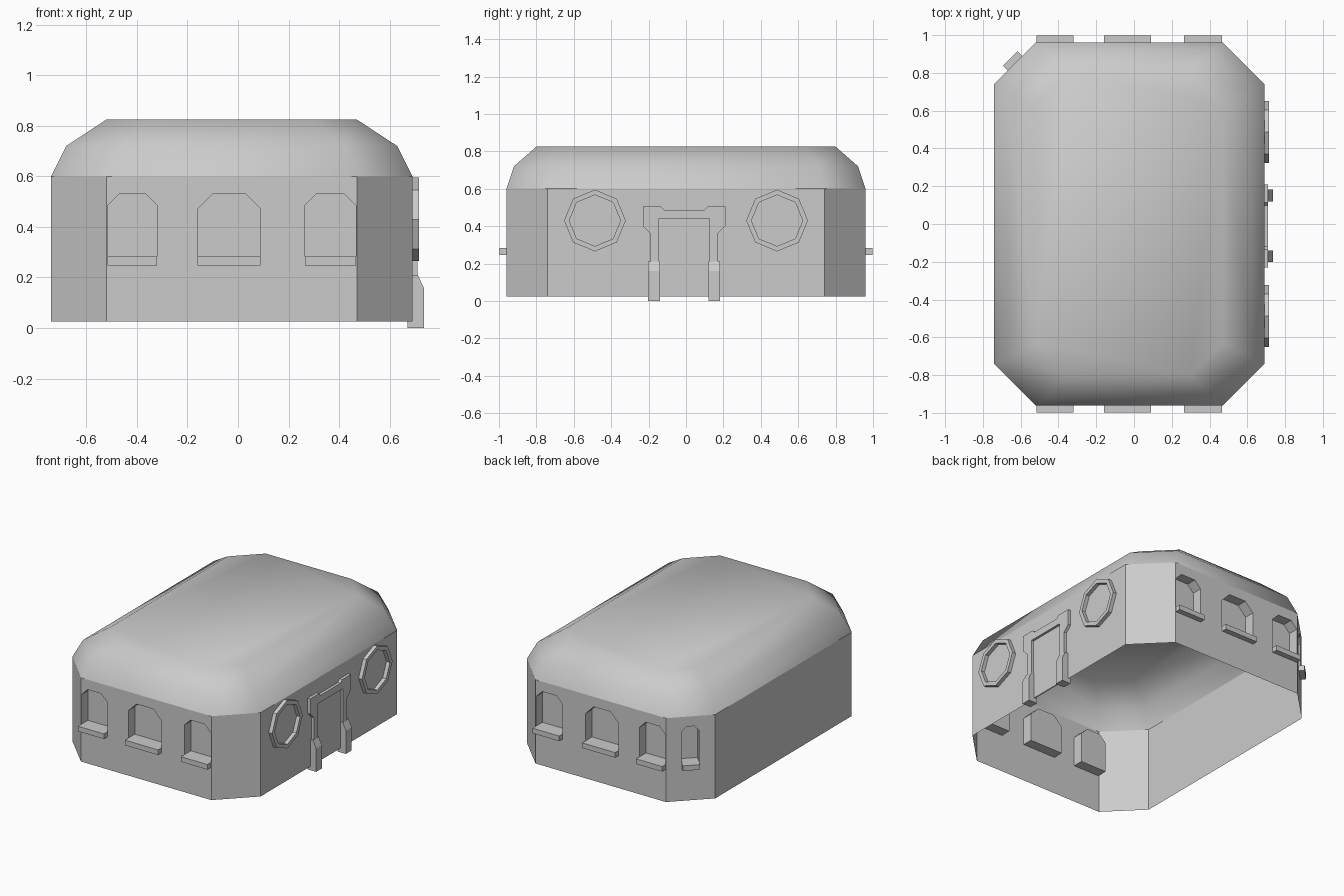
import bpy, bmesh, math
from mathutils import Vector

if "Cube" in bpy.data.objects:
    bpy.data.objects.remove(bpy.data.objects["Cube"])

grey = bpy.data.materials.new("plain_grey")
grey.use_nodes = True
colour = (0.6, 0.6, 0.6, 1)
grey.diffuse_color = colour
grey.node_tree.nodes["Principled BSDF"].inputs["Base Color"].default_value = colour

CX, HX, HY, CUT = -0.025, 0.715, 0.96, 0.22   # plan centre, half sizes, corner cut
FLOOR, EAVES, TOP = 0.025, 0.6, 0.825
DEPTH, SILL = 0.07, 0.037
SILL_LOW, SILL_TOP, HEAD = 0.247, 0.282, 0.532
UP = Vector((0, 0, 1))


def finish(name, bm, smooth=False):
    mesh = bpy.data.meshes.new(name)
    bm.to_mesh(mesh)
    bm.free()
    mesh.materials.append(grey)
    for p in mesh.polygons:
        p.use_smooth = smooth
    obj = bpy.data.objects.new(name, mesh)
    bpy.context.collection.objects.link(obj)
    return obj


def prism(name, pts, origin, u, v, push):
    """Closed solid: a 2D outline in the u, v plane pushed along a vector."""
    bm = bmesh.new()
    face = bm.faces.new([bm.verts.new(origin + u * a + v * b) for a, b in pts])
    new = bmesh.ops.extrude_face_region(bm, geom=[face], use_keep_orig=True)
    moved = [g for g in new["geom"] if isinstance(g, bmesh.types.BMVert)]
    bmesh.ops.translate(bm, verts=moved, vec=push)
    bmesh.ops.recalc_face_normals(bm, faces=bm.faces)
    return finish(name, bm)


def octagon(hx, hy, cx, cy):
    """Counter-clockwise cut-corner rectangle, starting on the front wall."""
    pts = [(-hx + cx, -hy), (hx - cx, -hy), (hx, -hy + cy), (hx, hy - cy),
           (hx - cx, hy), (-hx + cx, hy), (-hx, hy - cy), (-hx, -hy + cy)]
    return [Vector((x + CX, y, 0)) for x, y in pts]


def wall(name, p, q, openings):
    """Single-sheet wall with arched niches and sills; openings are (start, end, arch cut)."""
    u = (q - p).normalized()
    n = Vector((u.y, -u.x, 0))
    length = (q - p).length
    bm = bmesh.new()

    def loop(pts):
        vs = [bm.verts.new(p + u * a + UP * b) for a, b in pts]
        return [bm.edges.new((vs[i - 1], vs[i])) for i in range(len(vs))]

    edges = loop([(0, FLOOR), (length, FLOOR), (length, EAVES), (0, EAVES)])
    holes = []
    for a, b, c in openings:
        holes.append(loop([(a, SILL_TOP), (b, SILL_TOP), (b, HEAD - c),
                           (b - c, HEAD), (a + c, HEAD), (a, HEAD - c)]))
        edges += holes[-1]
        prism("window_sill", [(a, SILL_LOW), (b, SILL_LOW), (b, SILL_TOP), (a, SILL_TOP)],
              p, u, UP, n * SILL)
    bmesh.ops.triangle_fill(bm, edges=edges, use_beauty=True, normal=n)
    for f in bm.faces:
        f.normal_update()
        if f.normal.dot(n) < 0:
            f.normal_flip()
    # niche sides and back
    for hole in holes:
        new = bmesh.ops.extrude_edge_only(bm, edges=hole)["geom"]
        bmesh.ops.translate(bm, verts=[g for g in new if isinstance(g, bmesh.types.BMVert)],
                            vec=-n * DEPTH)
        bmesh.ops.contextual_create(bm, geom=[g for g in new if isinstance(g, bmesh.types.BMEdge)])
    bmesh.ops.recalc_face_normals(bm, faces=bm.faces)
    big = max(bm.faces, key=lambda f: f.calc_center_median().dot(n))
    if big.normal.dot(n) < 0:
        bmesh.ops.reverse_faces(bm, faces=bm.faces)
    finish(name, bm)


# Walls: three windows front and back, one narrow window on the back right corner
plan = octagon(HX, HY, CUT, CUT)
three = [(0.004, 0.2, 0.047), (0.36, 0.61, 0.062), (0.785, 0.986, 0.047)]
back = [(0.99 - b, 0.99 - a, c) for a, b, c in three]
names = ["front_wall", "front_left_corner", "left_wall", "back_left_corner",
         "back_wall", "back_right_corner", "right_wall", "front_right_corner"]
windows = {"front_wall": three, "back_wall": back, "back_right_corner": [(0.1, 0.21, 0.032)]}
for i, name in enumerate(names):
    wall(name, plan[i], plan[(i + 1) % 8], windows.get(name, []))

# Roof: stacked cut-corner rings under a flat crown
bm = bmesh.new()
rings = []
for dx, dy, z, c in [(0, 0, EAVES, CUT), (0.06, 0.04, 0.72, 0.21), (0.22, 0.16, TOP, 0.17)]:
    rings.append([bm.verts.new(v + UP * z) for v in octagon(HX - dx, HY - dy, c, c)])
for low, high in zip(rings, rings[1:]):
    for i in range(8):
        j = (i + 1) % 8
        bm.faces.new((low[i], low[j], high[j], high[i]))
bm.faces.new(rings[-1])
finish("roof", bm, smooth=True)

# Octagonal window rings on the door side
WALL_X = CX + HX
for side in (-1, 1):
    bm = bmesh.new()
    centre = Vector((WALL_X, side * 0.487, 0.43))
    section = [bm.verts.new(centre + Vector((x, 0, r)))
               for x, r in [(0, 0.137), (0.026, 0.137), (0.026, 0.165), (0, 0.165)]]
    edges = [bm.edges.new((section[i - 1], section[i])) for i in range(4)]
    bmesh.ops.spin(bm, geom=section + edges, cent=centre, axis=(1, 0, 0),
                   angle=math.tau, steps=8, use_merge=False)
    bmesh.ops.remove_doubles(bm, verts=bm.verts, dist=0.0005)
    bmesh.ops.recalc_face_normals(bm, faces=bm.faces)
    finish("round_window_frame", bm)

# Door frame with flared shoulders, stepped lintel
AXIS_X, AXIS_Y = Vector((1, 0, 0)), Vector((0, 1, 0))
MID = -0.01
half = [(0.135, 0.03), (0.18, 0.03), (0.18, 0.36), (0.22, 0.4), (0.22, 0.505),
        (0.125, 0.505), (0.108, 0.487)]
outline = half + [(-a, b) for a, b in reversed(half)] + [(-0.135, 0.44), (0.135, 0.44)]
prism("door_frame", outline, Vector((WALL_X, MID, 0)), AXIS_Y, UP, AXIS_X * 0.02)

# Door post bases with sloped caps
base = [(-0.02, 0), (0.045, 0), (0.045, 0.16), (0.021, 0.21), (-0.02, 0.21)]
for side in (-1, 1):
    prism("door_post_base", base, Vector((WALL_X, MID + side * 0.13, 0)),
          AXIS_X, UP, AXIS_Y * side * 0.062)

# Thin door leaf
leaf = [(-0.135, 0.03), (0.135, 0.03), (0.135, 0.44), (-0.135, 0.44)]
prism("door_leaf", leaf, Vector((WALL_X, MID, 0)), AXIS_Y, UP, AXIS_X * 0.004)
